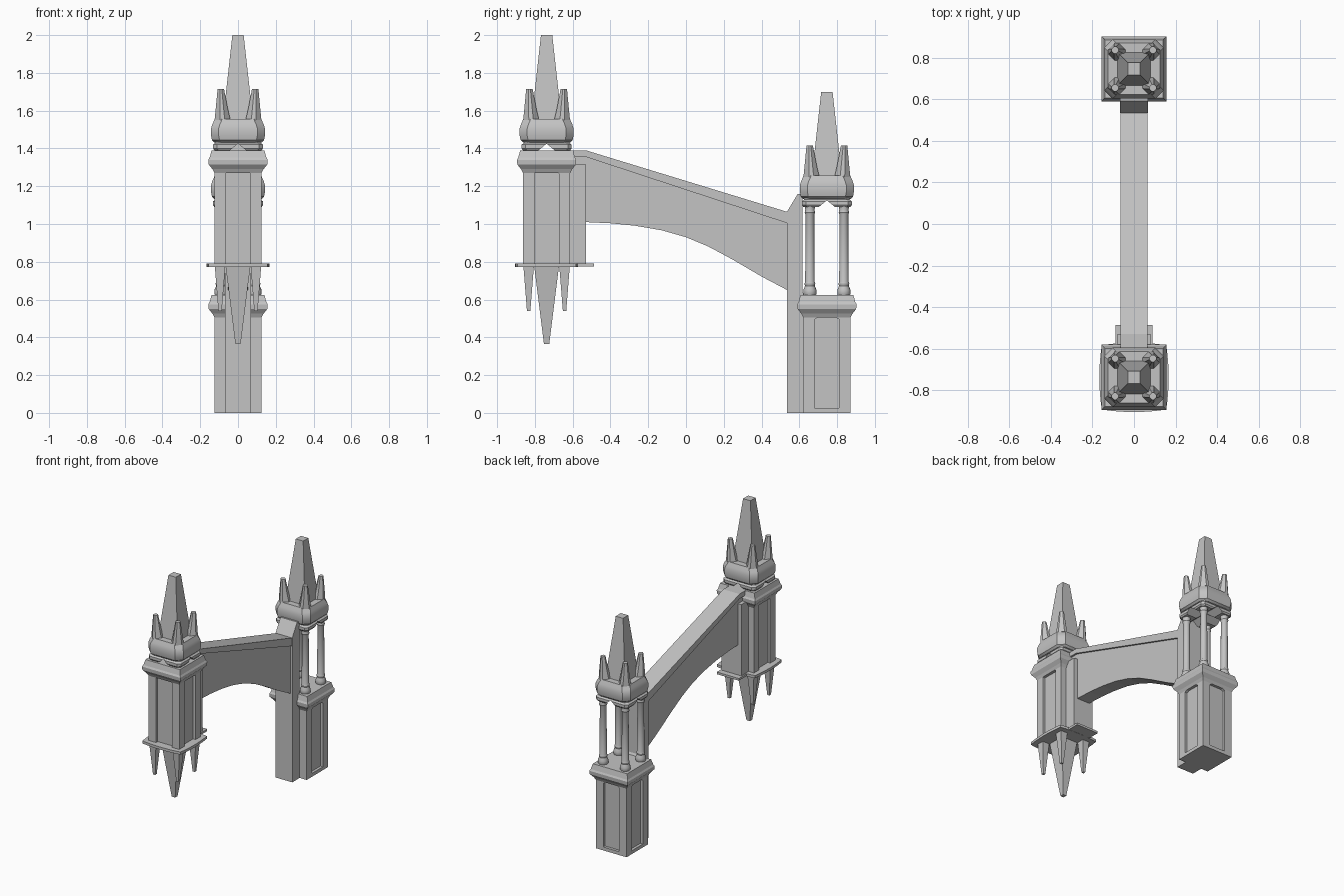
import bpy, bmesh, math
from mathutils import Vector

old = bpy.data.objects.get("Cube")
if old:
    bpy.data.objects.remove(old, do_unlink=True)

stone = bpy.data.materials.new("grey_stone")
stone.use_nodes = True
GREY = (0.55, 0.55, 0.55, 1)
stone.diffuse_color = GREY
stone.node_tree.nodes["Principled BSDF"].inputs["Base Color"].default_value = GREY

FRONT_Y, BACK_Y = -0.738, 0.746
CORNERS = [(sx, sy) for sx in (-1, 1) for sy in (-1, 1)]


def finish(bm, name, smooth=False):
    bmesh.ops.recalc_face_normals(bm, faces=bm.faces)
    me = bpy.data.meshes.new(name)
    bm.to_mesh(me)
    bm.free()
    ob = bpy.data.objects.new(name, me)
    bpy.context.collection.objects.link(ob)
    me.materials.append(stone)
    if smooth:
        bpy.ops.object.select_all(action='DESELECT')
        ob.select_set(True)
        bpy.context.view_layer.objects.active = ob
        bpy.ops.object.shade_smooth_by_angle(angle=math.radians(32))
    return ob


def skin(name, loops, smooth=False):
    """Closed solid through a list of equal-length point loops."""
    bm = bmesh.new()
    rows = [[bm.verts.new(p) for p in loop] for loop in loops]
    n = len(rows[0])
    for a, b in zip(rows, rows[1:]):
        for i in range(n):
            j = (i + 1) % n
            bm.faces.new((a[i], a[j], b[j], b[i]))
    bm.faces.new(rows[0])
    bm.faces.new(rows[-1])
    return finish(bm, name, smooth)


def square(cx, cy, h, z, c=0.0):
    """Square loop of half width h, corners cut by c."""
    if not c:
        return [(cx + x * h, cy + y * h, z) for x, y in ((-1, -1), (1, -1), (1, 1), (-1, 1))]
    k = h - c
    ring = ((-k, -h), (k, -h), (h, -k), (h, k), (k, h), (-k, h), (-h, k), (-h, -k))
    return [(cx + x, cy + y, z) for x, y in ring]


def stack(name, cy, profile, cx=0.0, c=0.0, smooth=False):
    return skin(name, [square(cx, cy, h, z, c) for h, z in profile], smooth)


def prism(name, pts, axis, lo, hi):
    """Extrude a profile (side, height) along x or y, or (x, y) along z."""
    put = {"x": lambda a, b, t: (t, a, b), "y": lambda a, b, t: (a, t, b),
           "z": lambda a, b, t: (a, b, t)}[axis]
    return skin(name, [[put(a, b, t) for a, b in pts] for t in (lo, hi)])


def cut(ob, cutter):
    mod = ob.modifiers.new("cut", 'BOOLEAN')
    mod.operation, mod.solver, mod.object = 'DIFFERENCE', 'EXACT', cutter
    bpy.context.view_layer.objects.active = ob
    bpy.ops.object.modifier_apply(modifier=mod.name)
    bpy.data.objects.remove(cutter, do_unlink=True)


def shaft(name, cy, z0, z1, p0, p1, outer):
    """Square shaft with sunken pointed panels on its three free sides."""
    ob = stack(name, cy, [(0.125, z0), (0.125, z1)])

    def panel(c):
        return [(c - 0.065, p0), (c + 0.065, p0), (c + 0.065, p1 - 0.02), (c + 0.03, p1),
                (c - 0.03, p1), (c - 0.065, p1 - 0.02)]
    for s in (-1, 1):
        cut(ob, prism("cutter", panel(cy), "x", *sorted((s * 0.105, s * 0.2))))
    cut(ob, prism("cutter", panel(0), "y", *sorted((cy + outer * 0.105, cy + outer * 0.2))))


def cornice(name, cy, z):
    stack(name, cy, [(0.125, z - 0.02), (0.135, z), (0.155, z + 0.025), (0.157, z + 0.05),
                     (0.15, z + 0.062), (0.14, z + 0.1)])


def roof(prefix, cy, z):
    """Canopy, corner pinnacles and spire; z is the underside."""
    band = stack(prefix + "_roof_band", cy, [(0.125, z), (0.132, z + 0.01), (0.132, z + 0.03),
                 (0.12, z + 0.04), (0.12, z + 0.05)], c=0.02)
    gable = [(-0.055, z - 0.01), (0.055, z - 0.01), (0, z + 0.035)]
    cut(band, prism("cutter", gable, "y", cy - 0.3, cy + 0.3))
    cut(band, prism("cutter", [(cy + a, b) for a, b in gable], "x", -0.3, 0.3))
    stack(prefix + "_roof_bulge", cy, [(0.125, z + 0.042), (0.138, z + 0.055), (0.143, z + 0.08),
          (0.143, z + 0.115), (0.136, z + 0.138), (0.128, z + 0.155), (0.124, z + 0.167)],
          c=0.04, smooth=True)
    for sx, sy in CORNERS:
        loops = []
        for outer, inner, dz, c in ((0.124, 0.04, 0.16, 0.03), (0.118, 0.054, 0.22, 0.022),
                                    (0.108, 0.074, 0.325, 0.012)):
            mid, h = (outer + inner) / 2, (outer - inner) / 2
            loops.append(square(sx * mid, cy + sy * mid, h, z + dz, c))
        skin(prefix + "_pinnacle", loops)
    stack(prefix + "_spire", cy, [(0.08, z + 0.16), (0.03, z + 0.61)])


# Hanging front tower
shaft("front_shaft", FRONT_Y, 0.785, 1.32, 0.79, 1.288, -1)
cornice("front_cornice", FRONT_Y, 1.29)
roof("front", FRONT_Y, 1.39)
prism("front_pilaster", [(-0.08, -0.63), (0.08, -0.63), (0.08, -0.53), (-0.08, -0.53)],
      "z", 0.785, 1.315)

# Floor plate with bowed sides and a rear tongue
edge = []
for q in range(4):
    a = q * math.pi / 2
    for i in range(8):
        t = i / 4 - 1
        x, y = 0.155 * t, -0.155 - 0.012 * (1 - t * t)
        edge.append((x * math.cos(a) - y * math.sin(a),
                     FRONT_Y + x * math.sin(a) + y * math.cos(a)))
prism("floor_plate", edge, "z", 0.773, 0.792)
prism("floor_plate_tongue", [(-0.09, -0.62), (0.09, -0.62), (0.09, -0.487), (-0.09, -0.487)],
      "z", 0.774, 0.79)

# Pendants under the front tower
stack("centre_pendant", FRONT_Y, [(0.066, 0.78), (0.014, 0.365)])
for sx, sy in CORNERS:
    stack("corner_pendant", FRONT_Y + sy * 0.095, [(0.028, 0.78), (0.009, 0.54)], cx=sx * 0.095)

# Standing rear tower
shaft("rear_base", BACK_Y, 0, 0.55, 0.025, 0.515, 1)
cornice("rear_cornice", BACK_Y, 0.525)
roof("rear", BACK_Y, 1.09)

# Round columns with bulbous feet
COLUMN = [(0.028, 0.615), (0.035, 0.63), (0.035, 0.65), (0.026, 0.672), (0.029, 0.684),
          (0.025, 0.695), (0.023, 1.05), (0.028, 1.062), (0.024, 1.075), (0.03, 1.1)]
for sx, sy in CORNERS:
    skin("column", [[(sx * 0.09 + r * math.cos(k * math.pi / 8),
                      BACK_Y + sy * 0.09 + r * math.sin(k * math.pi / 8), z)
                     for k in range(16)] for r, z in COLUMN], smooth=True)

# Buttress pier in front of the rear tower
prism("buttress_pier", [(0.535, 0), (0.64, 0), (0.64, 0.6), (0.617, 0.64), (0.617, 1.16),
                        (0.592, 1.16), (0.535, 1.065)], "x", -0.068, 0.068)

# Flying arch and its sloping coping
under = [(-0.6, 1.015), (-0.53, 1.01), (-0.4, 1.004), (-0.27, 0.991), (-0.13, 0.967), (0, 0.93),
         (0.12, 0.88), (0.25, 0.81), (0.4, 0.722), (0.54, 0.648)]
prism("flying_arch", under + [(0.54, 1.02), (-0.53, 1.37), (-0.6, 1.37)], "x", -0.052, 0.052)
prism("arch_coping", [(-0.61, 1.355), (-0.53, 1.355), (0.54, 1.003), (0.54, 1.063),
                      (-0.53, 1.39), (-0.61, 1.39)], "x", -0.066, 0.066)
